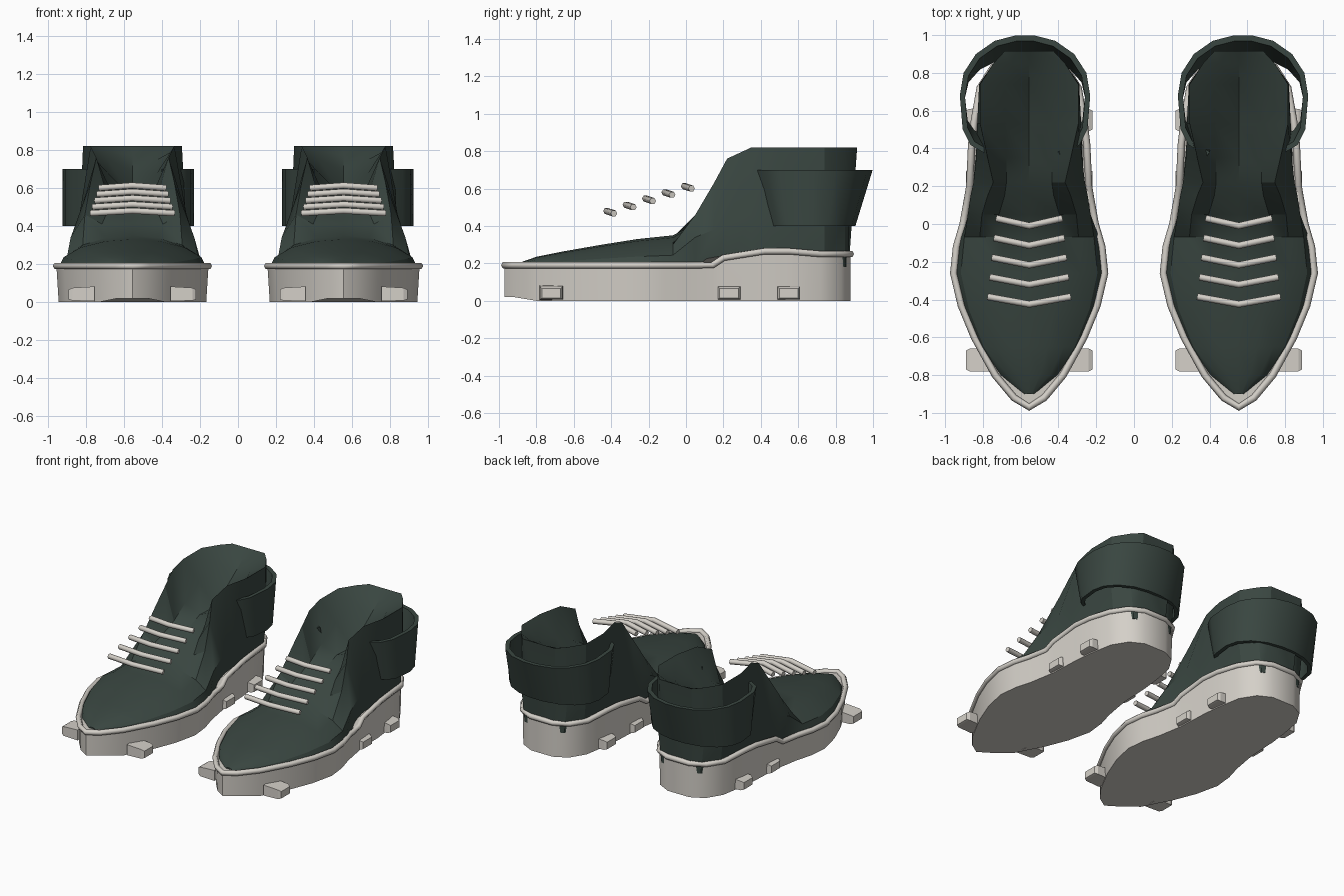
import bpy, bmesh, math

cube = bpy.data.objects.get("Cube")
if cube:
    bpy.data.objects.remove(cube, do_unlink=True)


def material(name, rgb):
    mat = bpy.data.materials.new(name)
    mat.use_nodes = True
    mat.diffuse_color = (*rgb, 1)
    mat.node_tree.nodes["Principled BSDF"].inputs["Base Color"].default_value = (*rgb, 1)
    return mat


GREEN = material("dark green", (.041, .061, .052))
CREAM = material("off white", (.66, .63, .58))


def place(name, data, mat, x):
    data.materials.append(mat)
    obj = bpy.data.objects.new(name, data)
    obj.location.x = x
    bpy.context.collection.objects.link(obj)
    return obj


def loft(name, rings, mat, x, angle=35):
    """Skin closed rings of equal length and cap both ends."""
    bm = bmesh.new()
    rows = [[bm.verts.new(p) for p in ring] for ring in rings]
    n = len(rows[0])
    for a, b in zip(rows, rows[1:]):
        for i in range(n):
            j = (i + 1) % n
            bm.faces.new((a[i], a[j], b[j], b[i]))
    bm.faces.new(rows[0])
    bm.faces.new(rows[-1])
    bmesh.ops.recalc_face_normals(bm, faces=bm.faces)
    mesh = bpy.data.meshes.new(name)
    bm.to_mesh(mesh)
    bm.free()
    mesh.shade_smooth()
    mesh.set_sharp_from_angle(angle=math.radians(angle))
    return place(name, mesh, mat, x)


def tube(name, points, radius, mat, x, cyclic=False):
    curve = bpy.data.curves.new(name, "CURVE")
    curve.dimensions = "3D"
    curve.bevel_depth = radius
    curve.bevel_resolution = 1
    curve.use_fill_caps = True
    spline = curve.splines.new("POLY")
    spline.points.add(len(points) - 1)
    for p, co in zip(spline.points, points):
        p.co = (*co, 1)
    spline.use_cyclic_u = cyclic
    return place(name, curve, mat, x)


def mirror(half):
    """Half path on +x, extended by its reflection."""
    return half + [(-p[0], *p[1:]) for p in reversed(half) if p[0] > 0]


# Sole outline from toe tip to heel
OUTLINE = mirror([(0, -.97), (.08, -.92), (.18, -.8), (.29, -.6), (.36, -.43),
                  (.4, -.26), (.385, -.12), (.35, 0), (.325, .14), (.315, .2),
                  (.305, .42), (.29, .55), (.26, .72), (.19, .83), (.09, .88)])

# Toe stations: y, half width, height
VAMP = [(-.9, .03, .2), (-.8, .155, .235), (-.65, .26, .265), (-.45, .345, .3),
        (-.26, .39, .33), (-.07, .37, .35)]

# Ankle stations: y, base half width, side, rim, inner and centre points
ANKLE = [(.05, .325, (.325, .34), (.25, .46), (.16, .41), .41),
         (.15, .3, (.31, .38), (.22, .63), (.13, .48), .47),
         (.22, .29, (.295, .4), (.19, .76), (.12, .52), .5),
         (.35, .285, (.28, .45), (.22, .82), (.12, .6), .55),
         (.53, .27, (.275, .45), (.26, .82), (.13, .68), .54),
         (.74, .24, (.265, .45), (.26, .82), (.13, .75), .69),
         (.85, .16, (.19, .45), (.19, .82), (.1, .79), .77),
         (.915, .09, (.11, .45), (.13, .82), (.06, .82), .82)]

# Ankle collar path from front end to back
COLLAR = [(.19, .36), (.29, .42), (.33, .5), (.345, .68), (.325, .8), (.26, .9),
          (.16, .97), (.05, .998)]


def sole_top(y):
    if y < .18:
        return .19
    return .23 if y < .3 else .265 if y < .6 else .25


def upper_rings():
    for y, w, h in VAMP:
        arc = [math.radians(a) for a in (0, 22, 45, 68, 90)]
        half = [(w * math.cos(a), y, .18 + (h - .18) * math.sin(a)) for a in arc]
        half[-1] = (0, y, h)
        yield mirror(half)
    for y, w, side, rim, inner, centre in ANKLE:
        low = min(y, .87)
        yield mirror([(w, low, .18), (side[0], low, side[1]), (rim[0], y, rim[1]),
                      (inner[0], y, inner[1]), (0, y, centre)])


def build_shoe(label, x):
    side = math.copysign(1, x)

    # Sole wall with slightly lifted toe underside
    bottom = [(px * .97, py, .02 if py < -.9 else 0) for px, py in OUTLINE]
    top = [(px, py, sole_top(py)) for px, py in OUTLINE]
    loft(label + "_sole", [bottom, top], CREAM, x)
    tube(label + "_sole_welt", top, .019, CREAM, x, cyclic=True)

    # Upper with a deep open ankle and notched front
    loft(label + "_upper", list(upper_rings()), GREEN, x, 28)

    # Flared ankle collar standing off the heel
    rings = []
    for px, py in mirror(COLLAR):
        low = .44 + (py - .36) * .73
        ix, iy = px * .92, .62 + (py - .62) * .92
        il = .62 + (low - .62) * .92
        rings.append([(px, py, .7), (px, low, .4), (ix, il, .4), (ix, iy, .7)])
    loft(label + "_collar", rings, GREEN, x + side * .022)

    # Chevron laces floating above the vamp
    for i in range(5):
        t = i / 4
        y, z, w = -.425 + .415 * t, .48 + .133 * t, .22 - .045 * t
        tube(f"{label}_lace_{i + 1}",
             [(-w, y + .04, z - .013), (0, y, z), (w, y + .04, z - .013)], .018, CREAM, x)

    # Tapered cleats along both edges
    for s in (-1, 1):
        for i, y in enumerate((-.72, .23, .55)):
            rings = []
            for px, hy, lo, hi in ((.2, .062, .005, .082), (.315, .06, .008, .075),
                                   (.335, .05, .014, .065)):
                rings.append([(s * px, y - hy, lo), (s * px, y + hy, lo),
                              (s * px, y + hy, hi), (s * px, y - hy, hi)])
            name = f"{label}_{'left' if s > 0 else 'right'}_cleat_{i + 1}"
            loft(name, rings, CREAM, x, 20)


build_shoe("left_shoe", .555)
build_shoe("right_shoe", -.555)
